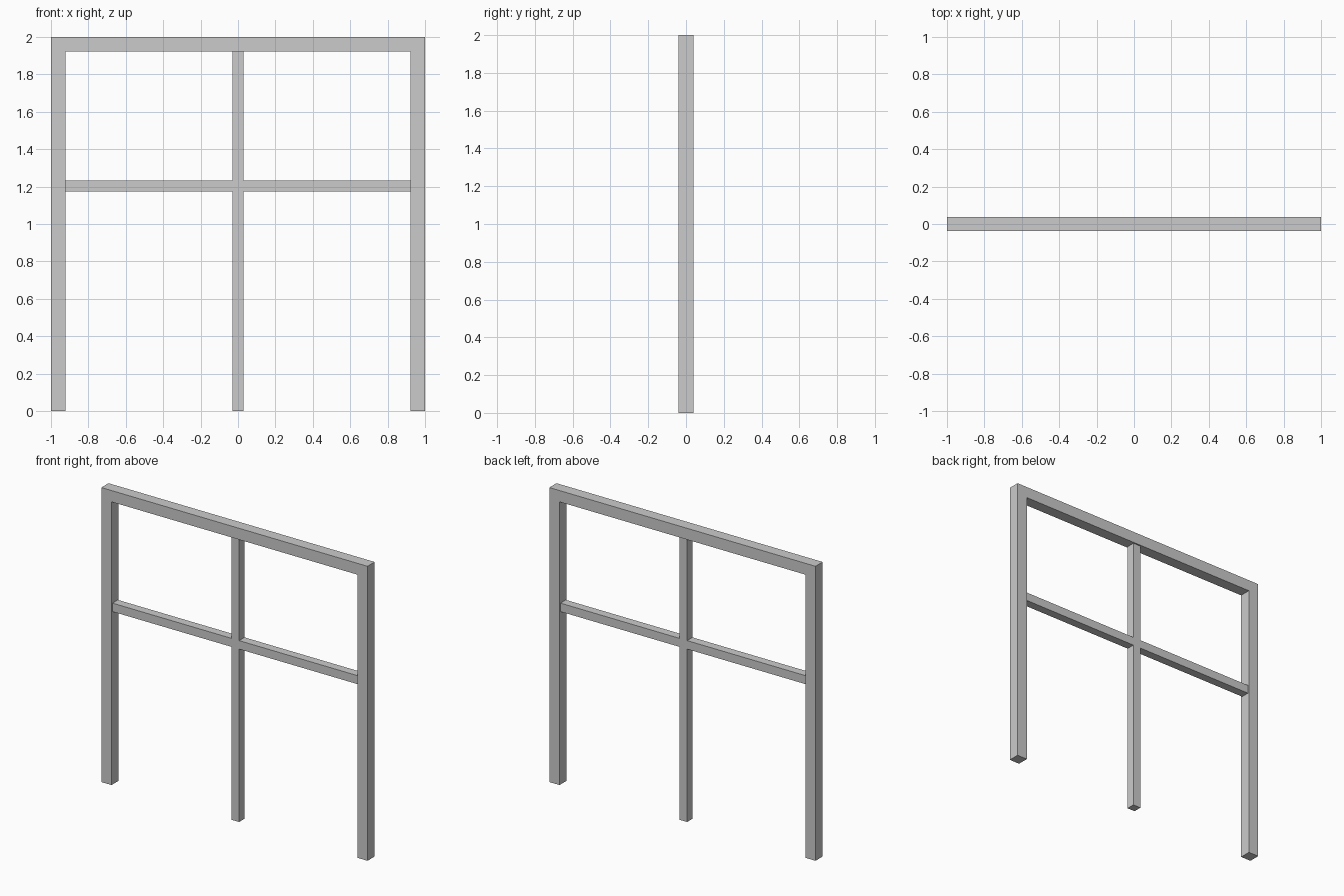
import bpy, bmesh

if "Cube" in bpy.data.objects:
    bpy.data.objects.remove(bpy.data.objects["Cube"])

T = 0.077      # outer frame thickness
B = 0.0577     # inner bar thickness
H = 2.0        # overall height
RAIL_Z = 1.203 # centre height of the cross rail


def extrude_profile(name, half, depth):
    """Mirror a right-half XZ profile across x = 0 and extrude it along y."""
    pts = half + [(-x, z) for x, z in reversed(half)]
    bm = bmesh.new()
    face = bm.faces.new([bm.verts.new((x, -depth / 2, z)) for x, z in pts])
    ext = bmesh.ops.extrude_face_region(bm, geom=[face], use_keep_orig=True)
    verts = [v for v in ext["geom"] if isinstance(v, bmesh.types.BMVert)]
    bmesh.ops.translate(bm, verts=verts, vec=(0, depth, 0))
    bmesh.ops.recalc_face_normals(bm, faces=bm.faces)
    mesh = bpy.data.meshes.new(name)
    bm.to_mesh(mesh)
    bm.free()
    obj = bpy.data.objects.new(name, mesh)
    bpy.context.collection.objects.link(obj)
    return obj


# Outer frame: two posts joined by a header
inner = 1 - T
extrude_profile("outer_frame",
                [(inner, H - T), (inner, 0), (1, 0), (1, H)], T)

# Inner cross: centre post and cross rail in one piece
h = B / 2
extrude_profile("inner_cross",
                [(h, 0), (h, RAIL_Z - h), (inner, RAIL_Z - h),
                 (inner, RAIL_Z + h), (h, RAIL_Z + h), (h, H - T)], B)
